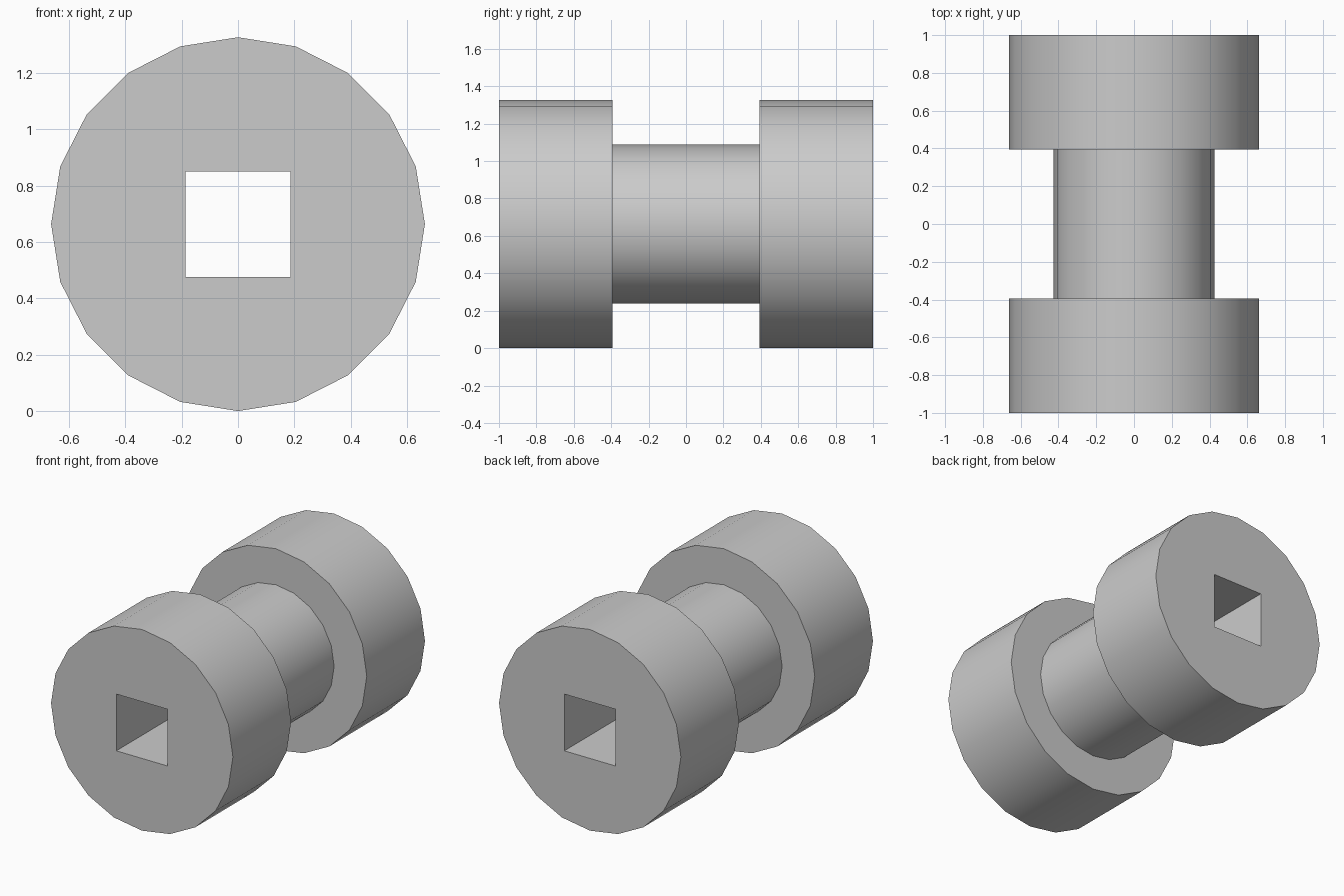
import bpy, bmesh
from math import sin, cos, pi

if "Cube" in bpy.data.objects:
    bpy.data.objects.remove(bpy.data.objects["Cube"])

SIDES = 20
R_END, R_MID = 0.663, 0.425
HOLE = 0.187
Y_STEP = 0.394

bm = bmesh.new()


def ring(points, y):
    return [bm.verts.new((x, y, z + R_END)) for x, z in points]


def circle(r):
    return [(r * sin(2 * pi * i / SIDES), r * cos(2 * pi * i / SIDES)) for i in range(SIDES)]


def bridge(rings):
    for a, b in zip(rings, rings[1:]):
        for i in range(len(a)):
            j = (i + 1) % len(a)
            bm.faces.new((a[i], a[j], b[j], b[i]))


# Spool outside: wide end, narrow middle, wide end
profile = [(R_END, -1), (R_END, -Y_STEP), (R_MID, -Y_STEP),
           (R_MID, Y_STEP), (R_END, Y_STEP), (R_END, 1)]
outer = [ring(circle(r), y) for r, y in profile]
bridge(outer)

# Square tunnel through the whole length
square = [(-HOLE, -HOLE), (HOLE, -HOLE), (HOLE, HOLE), (-HOLE, HOLE)]
inner = [ring(square, y) for y in (-1, 1)]
bridge(inner)

# End faces, each with the square opening
for y in (-1, 1):
    edges = [e for e in bm.edges if all(abs(v.co.y - y) < 1e-5 for v in e.verts)]
    bmesh.ops.triangle_fill(bm, edges=edges, use_beauty=True)

bmesh.ops.recalc_face_normals(bm, faces=bm.faces[:])
mesh = bpy.data.meshes.new("spool")
bm.to_mesh(mesh)
bm.free()
spool = bpy.data.objects.new("spool", mesh)
bpy.context.collection.objects.link(spool)

# Smooth round sides, sharp rims
bpy.context.view_layer.objects.active = spool
spool.select_set(True)
bpy.ops.object.shade_smooth_by_angle()
